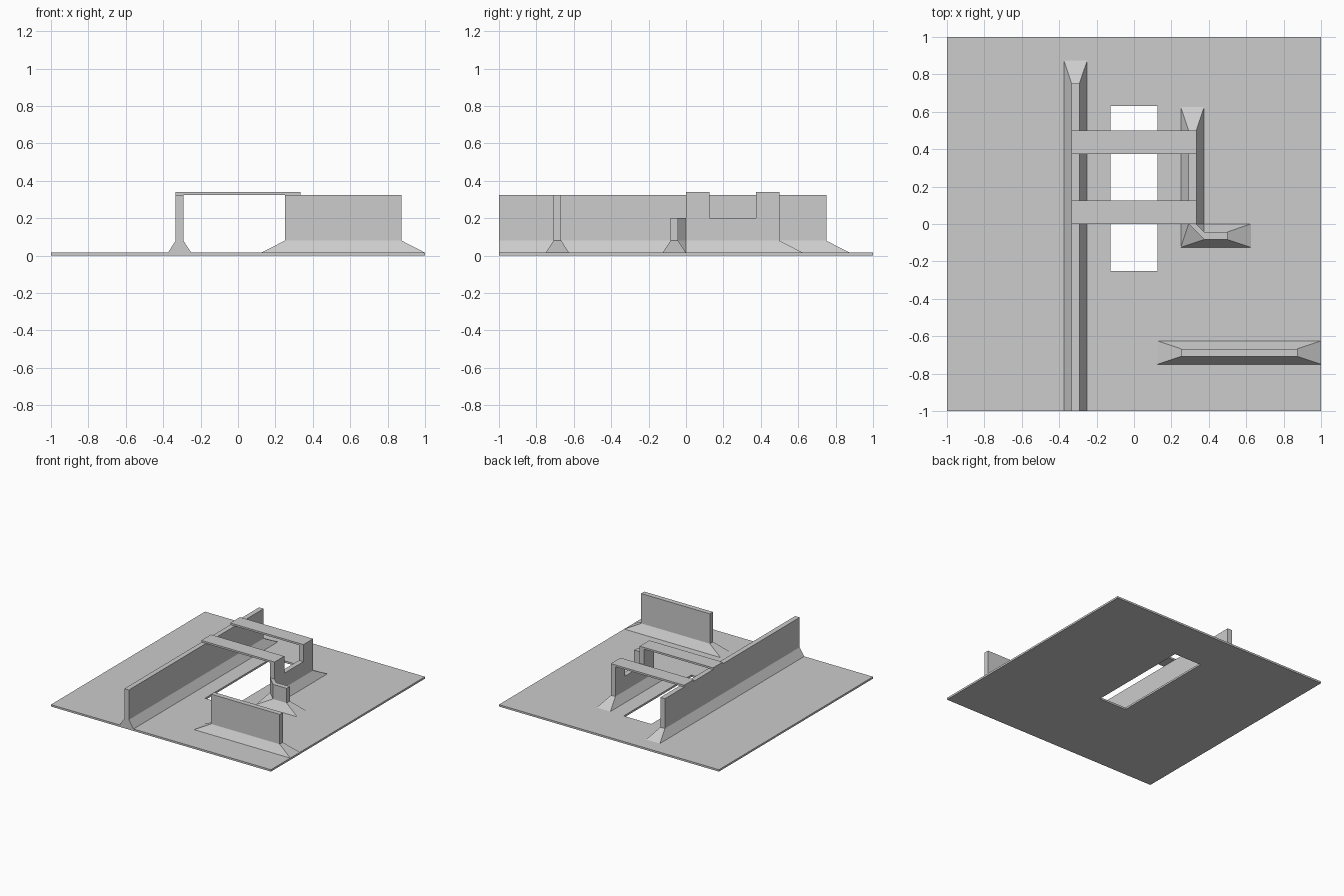
import bpy, bmesh

if "Cube" in bpy.data.objects:
    bpy.data.objects.remove(bpy.data.objects["Cube"])

T = 0.0156          # plate thickness
SKIRT, LOW, HIGH, TOP = 0.08, 0.20, 0.325, 0.34

grey = bpy.data.materials.new("light grey")
grey.diffuse_color = (0.604, 0.604, 0.604, 1)
grey.use_nodes = True
grey.node_tree.nodes["Principled BSDF"].inputs["Base Color"].default_value = grey.diffuse_color


def rect(x0, x1, y0, y1):
    return [(x0, y0), (x1, y0), (x1, y1), (x0, y1)]


def loft(name, rings, cap_top=True, cap_bottom=False, closed=False):
    """Join outlines given as (points, z) with side faces."""
    bm = bmesh.new()
    loops = [[bm.verts.new((x, y, z)) for x, y in pts] for pts, z in rings]
    pairs = list(zip(loops, loops[1:]))
    if closed:
        pairs.append((loops[-1], loops[0]))
    for a, b in pairs:
        n = len(a)
        for i in range(n):
            j = (i + 1) % n
            bm.faces.new((a[i], a[j], b[j], b[i]))
    if cap_top:
        bm.faces.new(loops[-1])
    if cap_bottom:
        bm.faces.new(loops[0][::-1])
    bmesh.ops.remove_doubles(bm, verts=bm.verts, dist=1e-5)
    mesh = bpy.data.meshes.new(name)
    bm.to_mesh(mesh)
    bm.free()
    mesh.materials.append(grey)
    ob = bpy.data.objects.new(name, mesh)
    bpy.context.collection.objects.link(ob)
    return ob


# ground plate with a rectangular opening
outer, hole = rect(-1, 1, -1, 1), rect(-0.125, 0.125, -0.25, 0.63)
loft("ground_plate", [(outer, 0), (outer, T), (hole, T), (hole, 0)],
     cap_top=False, closed=True)

# long left wall, flush with the front edge
foot = rect(-0.375, -0.25, -1, 0.875)
wall = rect(-0.333, -0.292, -1, 0.75)
loft("long_wall", [(foot, T), (wall, SKIRT), (wall, HIGH)])

# short front wall
foot = rect(0.125, 1, -0.75, -0.625)
wall = rect(0.25, 0.875, -0.708, -0.667)
loft("front_wall", [(foot, T), (wall, SKIRT), (wall, HIGH)])

# low L-shaped wall with a bevelled corner
foot = [(0.25, 0.625), (0.25, -0.125), (0.25, -0.125), (0.625, -0.125),
        (0.625, 0), (0.375, 0), (0.375, 0), (0.375, 0.625)]
wall = [(0.292, 0.5), (0.292, 0), (0.375, -0.083), (0.5, -0.083),
        (0.5, -0.042), (0.375, -0.042), (0.333, 0), (0.333, 0.5)]
loft("corner_wall", [(foot, T), (wall, SKIRT), (wall, LOW)])

# two bridges, each with a column on the low wall
for label, y in (("front", 0.0), ("back", 0.375)):
    post = rect(0.292, 0.333, y, y + 0.125)
    loft(label + "_column", [(post, LOW), (post, HIGH)], cap_top=False)
    deck = rect(-0.333, 0.333, y, y + 0.125)
    loft(label + "_bridge", [(deck, HIGH), (deck, TOP)], cap_bottom=True)
